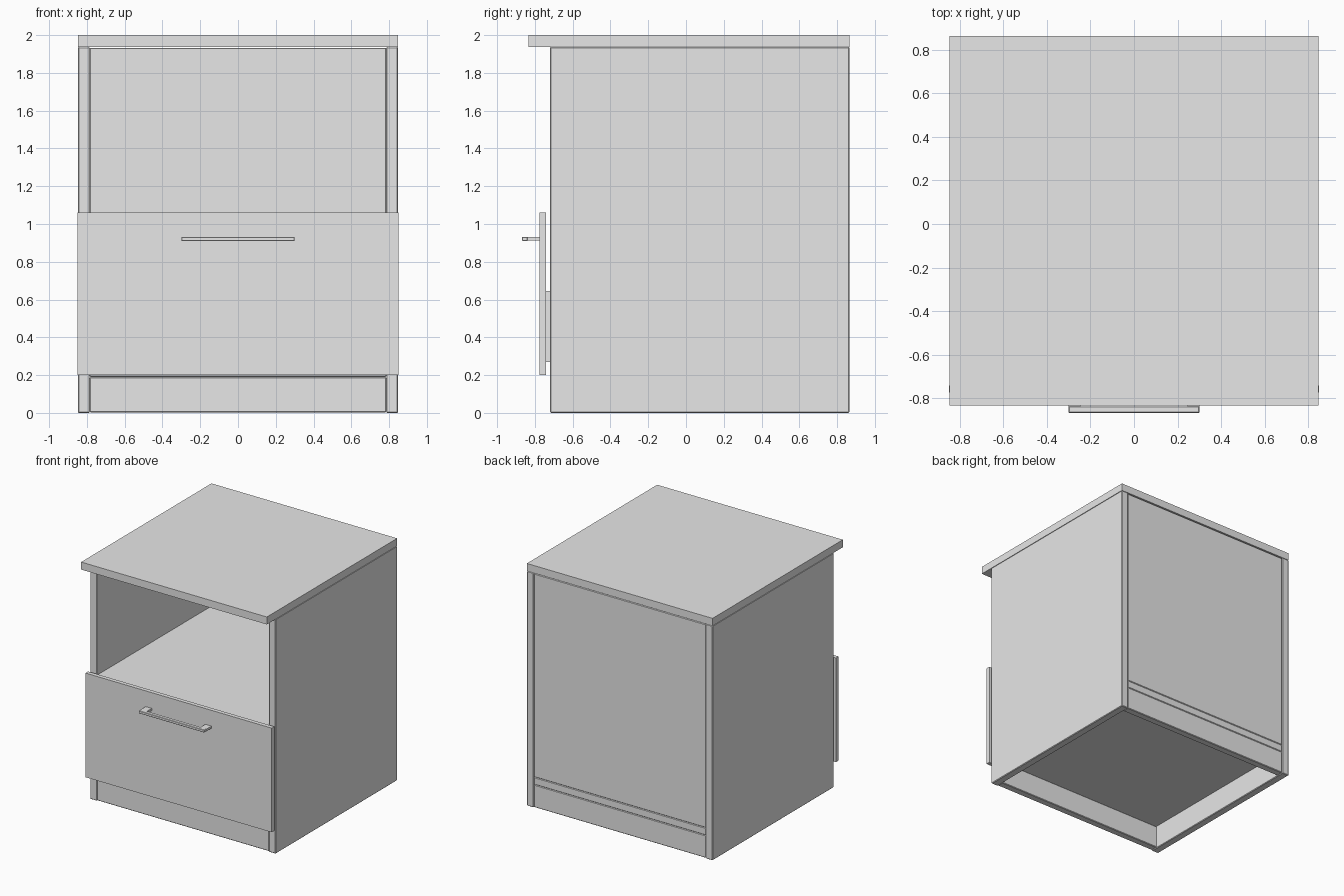
import bpy

if "Cube" in bpy.data.objects:
    bpy.data.objects.remove(bpy.data.objects["Cube"], do_unlink=True)

# Single plain board colour
grey = bpy.data.materials.new("plain_grey")
grey.use_nodes = True
colour = (0.8, 0.8, 0.8, 1)
grey.diffuse_color = colour
grey.node_tree.nodes["Principled BSDF"].inputs["Base Color"].default_value = colour


def board(name, x, y, z, bevel=0.0):
    """Box spanning the (low, high) ranges x, y and z."""
    spans = (x, y, z)
    bpy.ops.mesh.primitive_cube_add(size=1, location=[(a + b) / 2 for a, b in spans])
    ob = bpy.context.object
    ob.name = ob.data.name = name
    ob.scale = [b - a for a, b in spans]
    bpy.ops.object.transform_apply(location=False, rotation=False, scale=True)
    ob.data.materials.append(grey)
    if bevel:
        mod = ob.modifiers.new("edge", "BEVEL")
        mod.width = bevel
        mod.segments = 1
    return ob


def pair(name, x, y, z, bevel=0.0):
    """Mirrored left (+x) and right (-x) boards."""
    board("left_" + name, x, y, z, bevel)
    board("right_" + name, (-x[1], -x[0]), y, z, bevel)


EDGE = 0.005
FRONT, BACK = -0.72, 0.865
INNER = (-0.785, 0.785)

# Carcass
board("top_panel", (-0.848, 0.848), (-0.835, BACK), (1.938, 2.0))
pair("side_panel", (0.785, 0.848), (FRONT, BACK), (0, 1.938), EDGE)
board("bottom_panel", INNER, (FRONT, BACK - 0.003), (0.19, 0.252), EDGE)
board("shelf", INNER, (FRONT, 0.8), (0.98, 1.042), EDGE)
board("back_panel", INNER, (0.8, BACK - 0.003), (0.252, 1.933), EDGE)
board("front_plinth", INNER, (FRONT + 0.003, FRONT + 0.063), (0.003, 0.19), EDGE)
board("back_plinth", INNER, (BACK - 0.063, BACK - 0.003), (0.003, 0.19), EDGE)

# Drawer
board("drawer_front", (-0.85, 0.85), (-0.775, -0.741), (0.2, 1.06))
pair("drawer_side", (0.70, 0.76), (-0.741, 0.7), (0.27, 0.645))
board("drawer_inner_front", (-0.70, 0.70), (-0.741, -0.68), (0.27, 0.645))
board("drawer_back", (-0.70, 0.70), (0.64, 0.7), (0.27, 0.645))
board("drawer_base", (-0.70, 0.70), (-0.68, 0.64), (0.27, 0.29))

# Pull handle
board("handle_bar", (-0.3, 0.3), (-0.868, -0.838), (0.91, 0.932), 0.003)
pair("handle_foot", (0.245, 0.3), (-0.84, -0.775), (0.912, 0.93))
